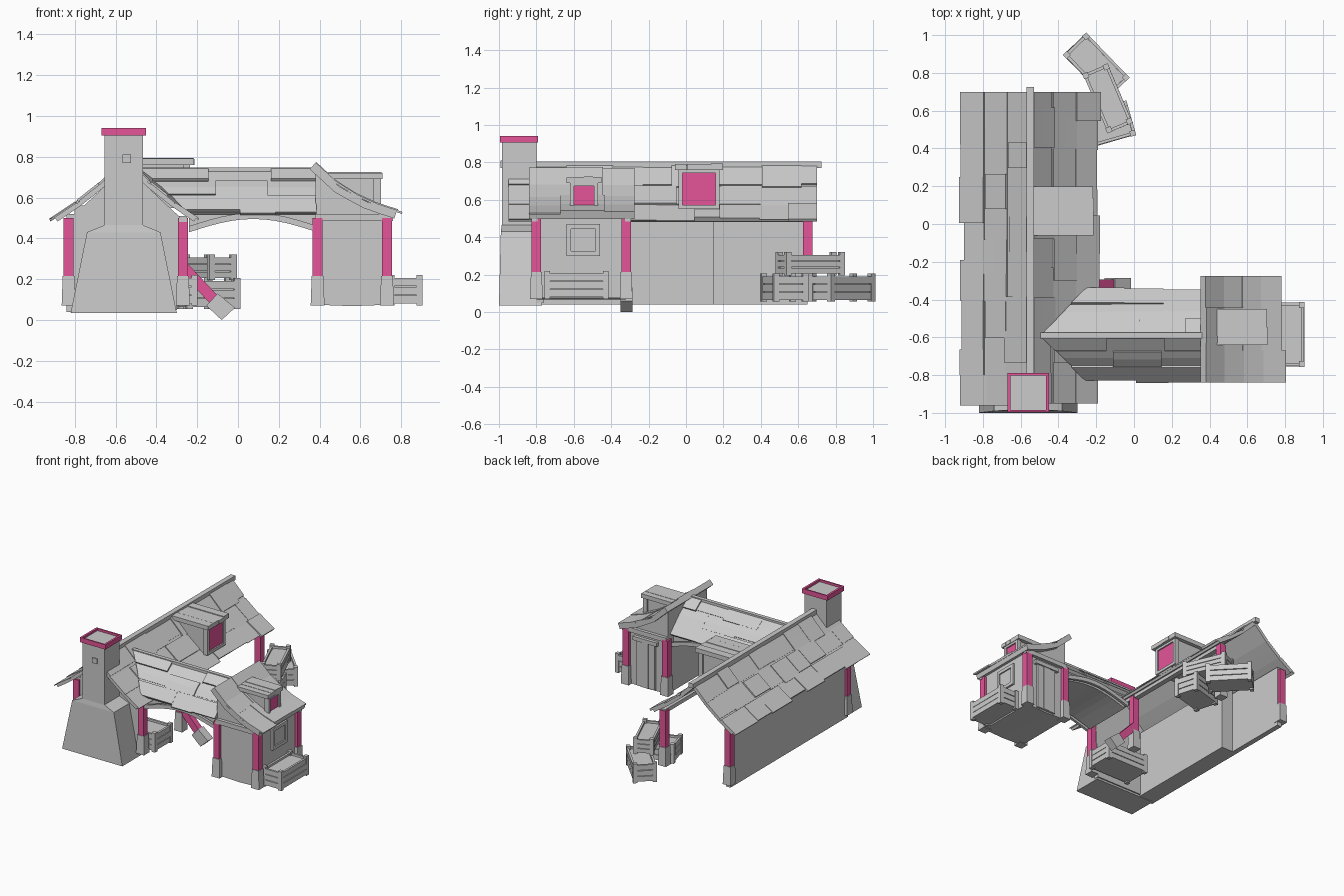
import bpy, bmesh, math, random
from mathutils import Vector, Matrix

if "Cube" in bpy.data.objects:
    bpy.data.objects.remove(bpy.data.objects["Cube"])
random.seed(4)

pink = bpy.data.materials.new("pink_paint")
pink.diffuse_color = (0.78, 0.09, 0.32, 1)
pink.use_nodes = True
pink.node_tree.nodes["Principled BSDF"].inputs["Base Color"].default_value = pink.diffuse_color


def finish(name, bm, mat=None):
    bmesh.ops.recalc_face_normals(bm, faces=bm.faces)
    me = bpy.data.meshes.new(name)
    bm.to_mesh(me)
    bm.free()
    ob = bpy.data.objects.new(name, me)
    bpy.context.collection.objects.link(ob)
    if mat:
        me.materials.append(mat)
    return ob


def loft(bm, a, b):
    """Closed solid between two matching outlines."""
    va, vb = [bm.verts.new(p) for p in a], [bm.verts.new(p) for p in b]
    n = len(a)
    bm.faces.new(va)
    bm.faces.new(vb[::-1])
    for i in range(n):
        bm.faces.new((va[i], va[(i + 1) % n], vb[(i + 1) % n], vb[i]))


def rect(x0, x1, y0, y1, z):
    return [(x0, y0, z), (x1, y0, z), (x1, y1, z), (x0, y1, z)]


def add_box(bm, x0, x1, y0, y1, z0, z1):
    loft(bm, rect(x0, x1, y0, y1, z0), rect(x0, x1, y0, y1, z1))


def box(name, x0, x1, y0, y1, z0, z1, mat=None):
    bm = bmesh.new()
    add_box(bm, x0, x1, y0, y1, z0, z1)
    return finish(name, bm, mat)


def stack(name, rings, mat=None):
    bm = bmesh.new()
    for a, b in zip(rings, rings[1:]):
        loft(bm, rect(*a), rect(*b))
    return finish(name, bm, mat)


def prism(name, prof, y0, y1, mat=None):
    bm = bmesh.new()
    loft(bm, [(x, y0, z) for x, z in prof], [(x, y1, z) for x, z in prof])
    return finish(name, bm, mat)


def at(prof, t):
    s = max(t, 0) * (len(prof) - 1)
    i = min(int(s), len(prof) - 2)
    return Vector(prof[i]).lerp(Vector(prof[i + 1]), s - i)


def slab(bm, prof, axis, a0, a1, t0, t1, low, high, steps=4):
    """Strip of roof following the profile from t0 to t1; a0, a1 give ends by t."""
    ends = ([], [])
    for off, order in ((low, range(steps + 1)), (high, range(steps, -1, -1))):
        for k in order:
            t = t0 + (t1 - t0) * k / steps
            p = at(prof, t)
            d = at(prof, t + .05) - at(prof, t - .05)
            n = Vector((-d.y, d.x)).normalized()
            if n.y < 0:
                n = -n
            p = p + n * off
            for e, a in zip(ends, (a0(t), a1(t))):
                e.append((p.x, a, p.y) if axis == 'y' else (a, p.x, p.y))
    loft(bm, *ends)


def roof(name, prof, axis, a0, a1, rows=3, width=.2, thick=.02):
    bm = bmesh.new()
    f0 = a0 if callable(a0) else (lambda t: a0)
    f1 = lambda t: a1
    slab(bm, prof, axis, f0, f1, 0, .96, -thick, 0, 6)
    finish(name + "_deck", bm)
    bm = bmesh.new()                       # uneven shingles
    for r in range(rows):
        t0, t1 = r / rows, (r + 1) / rows
        start, first = f0((t0 + t1) / 2), True
        a = start
        while a < a1 - .01:
            b = a + width * random.uniform(.65, 1.3)
            if a1 - b < width * .4:
                b = a1
            lead = f0 if first else (lambda t, v=a: v)
            slab(bm, prof, axis, lead, lambda t, v=b: v, t0,
                 t1 + random.uniform(-.045, .03),
                 -.002, random.uniform(.003, .015), 2)
            a, first = b, False
    finish(name + "_shingles", bm)


def post(x, y, z0=.07):
    w, v = .034, .025
    stack("post_foot", [(x - w, x + w, y - w, y + w, z0),
                        (x - w + .005, x + w - .005, y - w + .005, y + w - .005, .215)])
    box("post", x - v, x + v, y - v, y + v, .21, .5, pink)


def crate(cx, cy, z, length, width, h, deg):
    bm = bmesh.new()
    L, W = length / 2, width / 2
    add_box(bm, -L + .006, L - .006, -W + .006, W - .006, .01, h - .03)   # packed inside
    for k in range(3):                     # side planks
        z0, z1 = .01 + k * (h - .02) / 3, .006 + (k + 1) * (h - .02) / 3
        j = random.uniform(-.002, .003)
        for s in (-1, 1):
            add_box(bm, -L, L, s * W - .008 + j, s * W + .008 + j, z0, z1)
            add_box(bm, s * L - .008 + j, s * L + .008 + j, -W, W, z0, z1)
    for sx in (-1, 1):
        for sy in (-1, 1):
            x, y = sx * (L - .004), sy * (W - .004)
            add_box(bm, x - .015, x + .015, y - .015, y + .015, 0, h)
    bm.transform(Matrix.Translation((cx, cy, z)) @ Matrix.Rotation(math.radians(deg), 4, 'Z'))
    finish("crate", bm)


def window(name, x, y0, y1, z0, z1, b, mat=None):
    bm = bmesh.new()
    for ya, yb, za, zb in ((y0, y0 + b, z0, z1), (y1 - b, y1, z0, z1),
                           (y0, y1, z0, z0 + b), (y0, y1, z1 - b, z1)):
        add_box(bm, x - .02, x + .015, ya, yb, za, zb)
    finish(name + "_frame", bm)
    box(name + "_pane", x - .02, x + .005, y0 + b, y1 - b, z0 + b, z1 - b, mat)


def dormer(x0, x1, face, y0, y1, zb, zt, planks):
    box("dormer_body", x0, face, y0 + .03, y1 - .03, zb, zt)
    w = (y1 - y0) / planks
    for i in range(planks):
        j = random.uniform(0, .008)
        box("dormer_plank", x0 - .03, x1 - j, y0 + i * w, y0 + (i + 1) * w - .001,
            zt - .005, zt + .022 + j)
    window("dormer_window", face, y0 + .02, y1 - .02, zb, zt, .022, pink)


# main barn: left wall, inner wall, front gable, roof
box("left_wall", -.84, -.80, -.80, .65, .04, .52)
box("inner_wall", -.80, -.70, -.80, .15, .04, .56)
prism("front_gable", [(-.80, .05), (-.30, .05), (-.28, .5), (-.42, .63), (-.55, .76),
                      (-.68, .63), (-.82, .5)], -.80, -.76)
right_slope = [(-.55, .785), (-.43, .665), (-.31, .57), (-.19, .49)]
left_slope = [(-1.1 - x, z) for x, z in right_slope]
roof("barn_roof_right", right_slope, 'y', -.95, .70)
roof("barn_roof_left", left_slope, 'y', -.96, .70)
box("ridge_beam", -.57, -.53, -.98, .725, .77, .805)
dormer(-.50, -.21, -.25, -.06, .20, .55, .765, 4)
for x, y in ((-.83, -.79), (-.83, .65), (-.27, -.79), (-.27, .65), (-.27, -.32)):
    post(x, y)
box("eave_beam", -.29, -.25, -.82, .67, .48, .51)

# chimney
stack("chimney", [(-.82, -.30, -1, -.77, .035), (-.74, -.38, -.99, -.78, .43),
                  (-.655, -.465, -.985, -.80, .465), (-.655, -.465, -.985, -.80, .925)])
box("chimney_block", -.565, -.525, -.993, -.97, .77, .81)
bm = bmesh.new()
for q in ((-.67, -.45, -.995, -.984), (-.67, -.45, -.801, -.79),
          (-.67, -.654, -.995, -.79), (-.466, -.45, -.995, -.79)):
    add_box(bm, *q, .905, .942)
finish("chimney_cap", bm, pink)

# leaning strut
prism("strut", [(-.26, .29), (-.10, .12), (-.14, .085), (-.26, .21)], -.34, -.295, pink)
prism("strut_foot", [(-.08, .0), (-.015, .06), (-.10, .13), (-.155, .07)], -.35, -.285)

# bridge between buildings: arched body and pitched roof
N = 12
arch = [(-.24 + .63 * i / N, .43 + .065 * math.sin(math.pi * i / N)) for i in range(N + 1)]
prism("bridge_arch", arch + [(.39, .525), (-.24, .525)], -.78, -.39)
for sgn, edge in ((-1, -.83), (1, -.34)):
    mid = (-.59 + edge) / 2
    prof = [(-.59, .735), (mid, .645), (edge, .52)]
    roof("bridge_roof", prof, 'x', lambda t: -.49 + .24 * t, .385, 3, .24)
    y = edge - sgn * .02
    prism("bridge_fascia", arch + [(x, z + .03) for x, z in arch[::-1]], y - .01, y + .01)
box("bridge_ridge", -.5, .385, -.605, -.575, .725, .748)

# right house
house = [(.38, .075), (.56, .068), (.735, .075), (.735, .52), (.62, .555), (.5, .625), (.38, .72)]
prism("house_body", house, -.80, -.32)
house_slope = [(.375, .765), (.5, .65), (.64, .575), (.795, .525)]
roof("house_roof", house_slope, 'y', -.84, -.275, 2, .2, .035)
dormer(.47, .71, .685, -.64, -.45, .545, .695, 4)
for x in (.39, .73):
    for y in (-.80, -.32):
        post(x, y)
for y in (-.81, -.31):
    box("wall_plate", .38, .76, y - .015, y + .015, .485, .52)
window("side_window", .735, -.64, -.46, .30, .47, .025)
for i in range(3):
    box("door_plank", .485 + i * .055, .537 + i * .055, -.325, -.305 + .004 * (i % 2), .08, .43)
box("door_lintel", .46, .67, -.325, -.295, .43, .46)

# crates
crate(.82, -.585, .07, .32, .145, .15, 90)
crate(-.38, -.63, .07, .34, .20, .15, 0)
crate(-.20, .835, .055, .31, .15, .15, -46)
crate(-.145, .525, .055, .25, .17, .15, 16)
crate(-.14, .665, .195, .32, .125, .125, -67)
